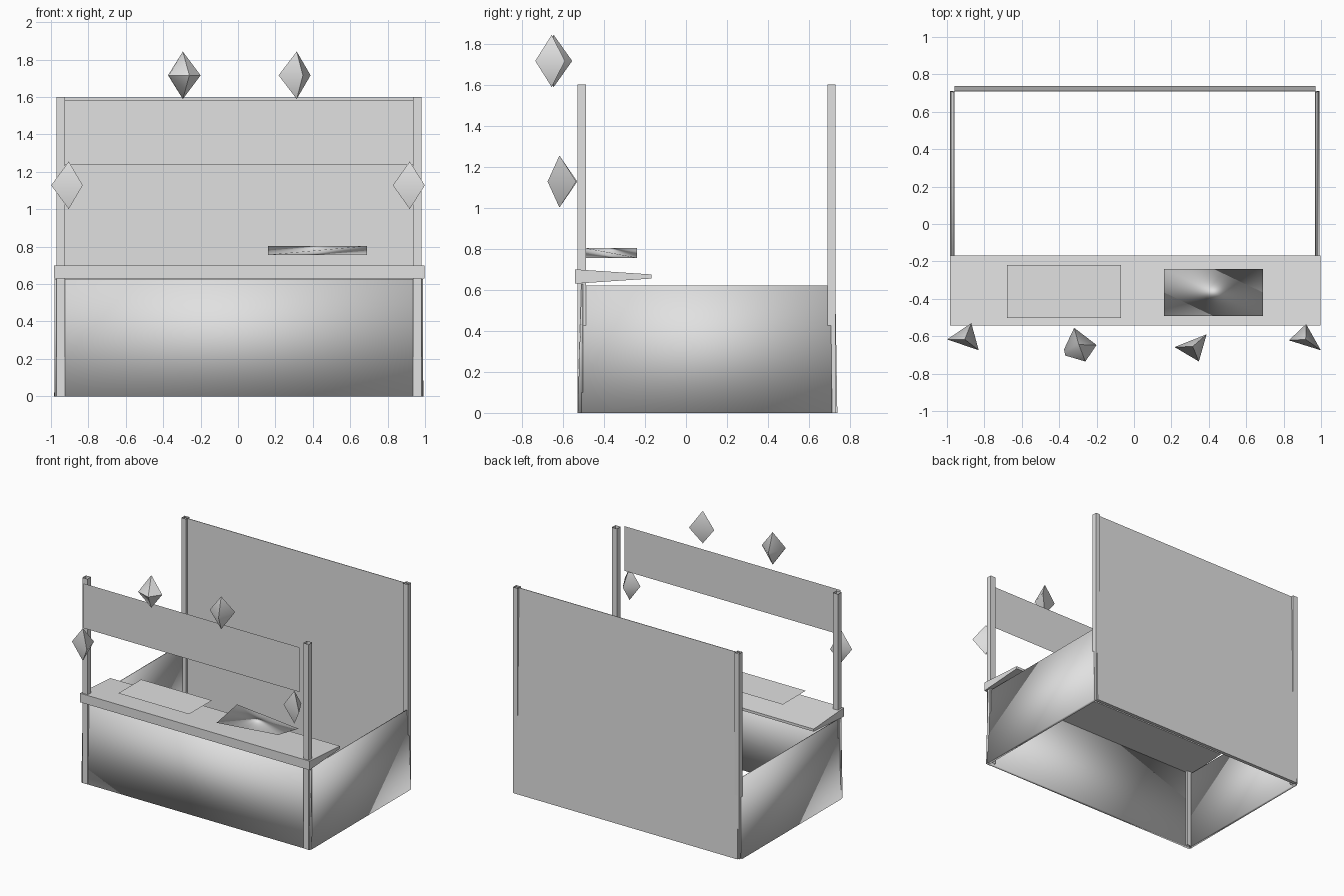
import bpy
from math import radians

old = bpy.data.objects.get("Cube")
if old:
    bpy.data.objects.remove(old, do_unlink=True)

grey = bpy.data.materials.new("plain_grey")
grey.use_nodes = True
grey.diffuse_color = (0.75, 0.75, 0.75, 1)
grey.node_tree.nodes["Principled BSDF"].inputs["Base Color"].default_value = (0.75, 0.75, 0.75, 1)

BOX = [(0, 3, 2, 1), (4, 5, 6, 7), (0, 1, 5, 4), (1, 2, 6, 5), (2, 3, 7, 6), (3, 0, 4, 7)]


def build(name, verts, faces, smooth=0):
    """Mesh object; edges sharper than the smooth angle stay hard."""
    mesh = bpy.data.meshes.new(name)
    mesh.from_pydata(verts, [], faces)
    mesh.materials.append(grey)
    if smooth:
        mesh.shade_smooth()
        mesh.set_sharp_from_angle(angle=radians(smooth))
    obj = bpy.data.objects.new(name, mesh)
    bpy.context.collection.objects.link(obj)
    return obj


def box(name, x, y, z, smooth=0, faces=BOX, top_x=None, top_y=None):
    """Box from ranges; its top may have other x and y ranges to taper it."""
    verts = []
    for (x0, x1), (y0, y1), h in ((x, y, z[0]), (top_x or x, top_y or y, z[1])):
        verts += [(x0, y0, h), (x1, y0, h), (x1, y1, h), (x0, y1, h)]
    return build(name, verts, faces, smooth)


def gem(name, ring, mid, apex):
    """Double pyramid over an outline given anticlockwise from above."""
    n = len(ring)
    verts = [(x, y, mid) for x, y in ring]
    verts += [(*apex, mid + 0.127), (*apex, mid - 0.127)]
    faces = []
    for i in range(n):
        j = (i + 1) % n
        faces += [(i, j, n), (j, i, n + 1)]
    build(name, verts, faces, 55)


# Open-ended corner posts
for side, x in (("right", (-0.97, -0.925)), ("left", (0.935, 0.98))):
    box("front_post_" + side, x, (-0.53, -0.487), (0, 1.6), faces=BOX[2:])
for side, x in (("right", (-0.97, -0.93)), ("left", (0.94, 0.98))):
    box("back_post_" + side, x, (0.69, 0.73), (0, 1.6), faces=BOX[2:])

# Walls around the open floor, thick at the foot and thin at the top
box("back_panel", (-0.96, 0.97), (0.71, 0.738), (0, 1.598), top_y=(0.708, 0.712))
box("front_panel", (-0.98, 0.99), (-0.528, -0.503), (0, 0.628), 180, top_y=(-0.51, -0.503))
box("side_panel_right", (-0.983, -0.96), (-0.51, 0.712), (0, 0.622), 180,
    top_x=(-0.966, -0.96), top_y=(-0.505, 0.705))
box("side_panel_left", (0.968, 0.993), (-0.51, 0.712), (0, 0.622), 180,
    top_x=(0.968, 0.974), top_y=(-0.505, 0.705))

# Sheet sign hung in front of the posts
build("front_banner",
      [(-0.927, -0.58, 1.237), (0.937, -0.58, 1.237), (0.937, -0.58, 1.585), (-0.927, -0.58, 1.585)],
      [(0, 1, 2, 3)])

# Counter, thinner toward the back
counter = box("counter", (-0.983, 0.996), (-0.542, -0.168), (0.63, 0.7), 88)
for v in counter.data.vertices:
    if v.co.y > -0.3:
        v.co.z = 0.675 if v.co.z > 0.66 else 0.655

# Flat sheet and twisted sheet on the counter
build("flat_sheet",
      [(-0.68, -0.502, 0.765), (-0.07, -0.502, 0.765), (-0.07, -0.22, 0.765), (-0.68, -0.22, 0.765)],
      [(0, 1, 2, 3)])
build("twisted_sheet",
      [(0.16, -0.492, 0.756), (0.69, -0.492, 0.803), (0.69, -0.24, 0.756), (0.16, -0.24, 0.803)],
      [(0, 1, 3), (1, 2, 3), (0, 2, 1), (0, 3, 2)], 180)

# Floating lanterns
gem("lantern_outer_right", [(-0.999, -0.617), (-0.83, -0.675), (-0.87, -0.53)], 1.128, (-0.905, -0.617))
gem("lantern_outer_left", [(0.828, -0.622), (0.999, -0.675), (0.92, -0.535)], 1.128, (0.918, -0.617))
gem("lantern_inner_right",
    [(-0.374, -0.67), (-0.368, -0.703), (-0.26, -0.735), (-0.2, -0.647), (-0.32, -0.555)],
    1.716, (-0.295, -0.645))
gem("lantern_inner_left", [(0.217, -0.658), (0.347, -0.735), (0.388, -0.59)], 1.716, (0.314, -0.655))
